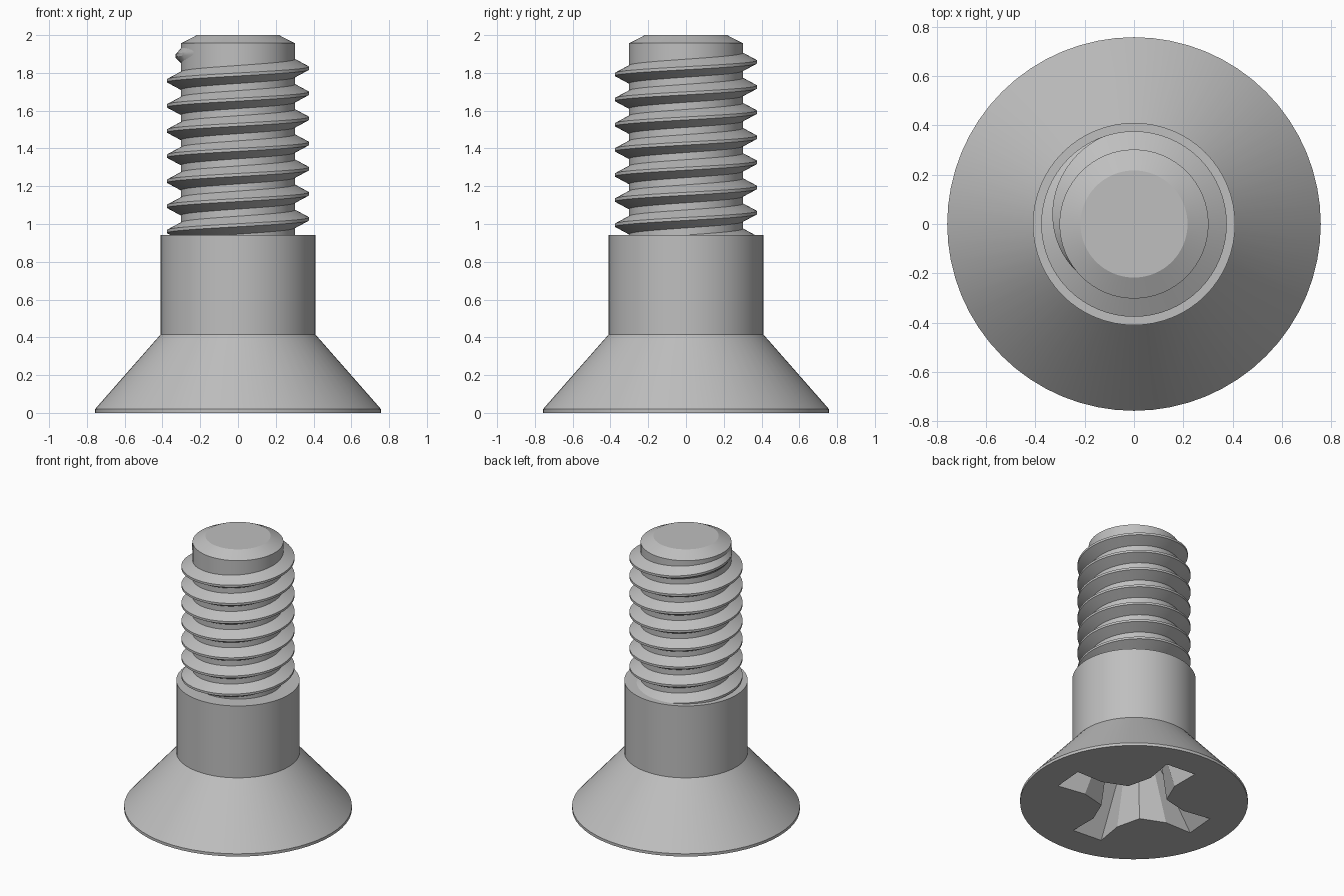
import bpy, bmesh
from math import sin, cos, tau, radians

old = bpy.data.objects.get("Cube")
if old:
    bpy.data.objects.remove(old, do_unlink=True)

STEPS = 64      # segments per turn
PITCH = 0.133   # thread rise per turn

steel = bpy.data.materials.new("grey_steel")
steel.use_nodes = True
steel.diffuse_color = (0.52, 0.52, 0.52, 1)
steel.node_tree.nodes["Principled BSDF"].inputs["Base Color"].default_value = (0.52, 0.52, 0.52, 1)


def polar(r, angle, z):
    return (r * cos(angle), r * sin(angle), z)


def bridge(bm, a, b, closed=True):
    """Quads between two equal rows of vertices."""
    n = len(a)
    for i in range(n if closed else n - 1):
        j = (i + 1) % n
        bm.faces.new((a[i], a[j], b[j], b[i]))


def finish(bm, name):
    bmesh.ops.recalc_face_normals(bm, faces=bm.faces)
    mesh = bpy.data.meshes.new(name)
    bm.to_mesh(mesh)
    bm.free()
    mesh.materials.append(steel)
    obj = bpy.data.objects.new(name, mesh)
    bpy.context.collection.objects.link(obj)
    bpy.ops.object.select_all(action="DESELECT")
    obj.select_set(True)
    bpy.context.view_layer.objects.active = obj
    bpy.ops.object.shade_smooth_by_angle(angle=radians(25))
    return obj


def cross_loop(bm, quarter, z, turn):
    """Four-armed outline from the points of one arm."""
    loop = []
    for k in range(4):
        c, s = cos(turn + k * tau / 4), sin(turn + k * tau / 4)
        loop += [bm.verts.new((x * c - y * s, x * s + y * c, z)) for x, y in quarter]
    return loop


# Turned body: countersunk head, plain shank, threaded core and chamfered tip
profile = [(0.757, 0), (0.757, 0.02), (0.41, 0.415), (0.41, 0.942),
           (0.302, 0.942), (0.302, 1.957), (0.217, 2.0)]
bm = bmesh.new()
rings = [[bm.verts.new(polar(r, tau * i / STEPS, z)) for i in range(STEPS)]
         for r, z in profile]
for lower, upper in zip(rings, rings[1:]):
    bridge(bm, lower, upper)
bm.faces.new(rings[-1])

# Tapered cross recess in the underside of the head
turn = radians(-4.7)
mouth = cross_loop(bm, [(0.33, -0.097), (0.538, -0.114), (0.538, 0.114),
                        (0.33, 0.097), (0.155, 0.155)], 0, turn)
floor = cross_loop(bm, [(0.2, -0.07), (0.25, -0.07), (0.25, 0.07),
                        (0.2, 0.07), (0.12, 0.12)], 0.4, turn)
bridge(bm, mouth, floor)
bm.faces.new(floor)

# Flat underside around the recess
rim = [bm.edges.get((loop[i - 1], loop[i]))
       for loop in (rings[0], mouth) for i in range(len(loop))]
bmesh.ops.triangle_fill(bm, use_beauty=True, use_dissolve=False, edges=rim)
finish(bm, "screw_body")

# Helical thread, starting inside the shank and fading out near the tip
bm = bmesh.new()
first, last = -7 * STEPS, round(STEPS * 230 / 360)
fade = STEPS / 3
sections = []
for i in range(first, last + 1):
    height = min(1, (last - i) / fade)
    z = 1.825 + PITCH * i / STEPS
    crest = 0.294 + 0.082 * height
    sections.append([bm.verts.new(polar(r, tau * i / STEPS, z + dz)) for r, dz in
                     ((0.29, -0.054), (crest, -0.008), (crest, 0.008), (0.29, 0.054))])
for a, b in zip(sections, sections[1:]):
    bridge(bm, a, b)
bm.faces.new(sections[0])
bm.faces.new(sections[-1])
finish(bm, "thread")
